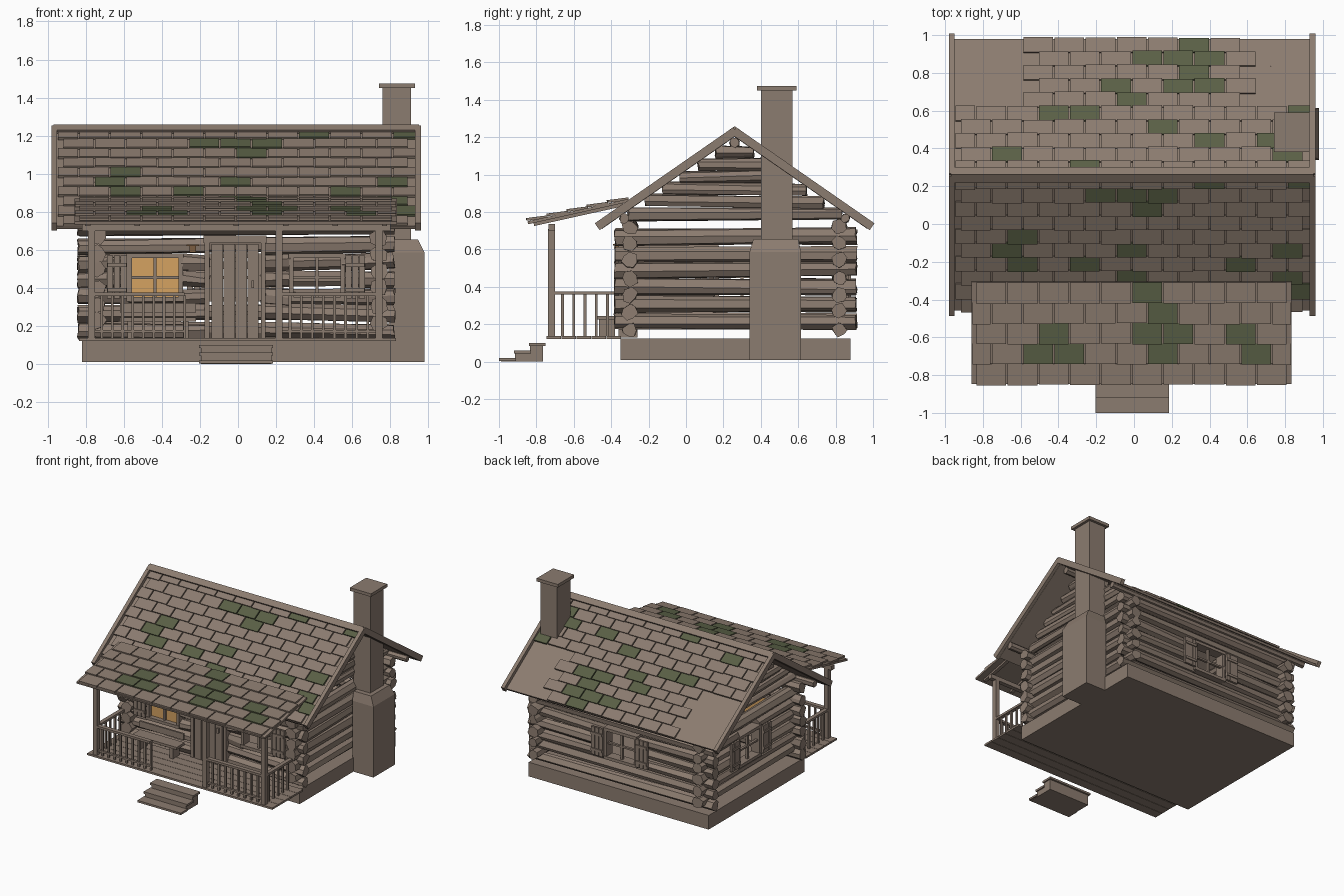
import bpy, bmesh, math, random
from mathutils import Vector, Matrix

random.seed(4)
cube = bpy.data.objects.get("Cube")
if cube:
    bpy.data.objects.remove(cube, do_unlink=True)


def material(name, rgb):
    m = bpy.data.materials.new(name)
    m.use_nodes = True
    m.diffuse_color = (*rgb, 1)
    m.node_tree.nodes["Principled BSDF"].inputs["Base Color"].default_value = (*rgb, 1)
    return m


WOOD = material("weathered wood", (0.26, 0.2, 0.16))
MOSS = material("moss green", (0.1, 0.115, 0.06))
GLOW = material("amber glass", (0.66, 0.36, 0.12))
BRASS = material("old brass", (0.2, 0.11, 0.05))


class Part:
    """Collects boxes and logs into one flat-shaded object."""

    def __init__(self, name, *mats):
        self.name, self.mats, self.bm = name, mats or (WOOD,), bmesh.new()

    def box(self, x0, x1, y0, y1, z0, z1, rot=None, mat=0):
        size = Matrix.Diagonal((x1 - x0, y1 - y0, z1 - z0, 1))
        place = Matrix.Translation(((x0 + x1) / 2, (y0 + y1) / 2, (z0 + z1) / 2))
        return self.put(place @ (rot or Matrix()) @ size, mat)

    def put(self, matrix, mat=0):
        verts = bmesh.ops.create_cube(self.bm, size=1, matrix=matrix)["verts"]
        for f in {f for v in verts for f in v.link_faces}:
            f.material_index = mat
        return verts

    def log(self, a, b, r, wobble=0.007):
        a, b = Vector(a), Vector(b)
        d = b - a
        turn = d.to_track_quat("Z", "Y").to_matrix().to_4x4()
        spin = Matrix.Rotation(random.uniform(0, 6), 4, "Z")
        verts = bmesh.ops.create_cone(
            self.bm, cap_ends=True, segments=7, radius1=r, radius2=r * random.uniform(0.85, 1),
            depth=d.length, matrix=Matrix.Translation((a + b) / 2) @ turn @ spin)["verts"]
        for v in verts:
            v.co += Vector([random.uniform(-wobble, wobble) for _ in range(3)])

    def done(self):
        mesh = bpy.data.meshes.new(self.name)
        self.bm.to_mesh(mesh)
        self.bm.free()
        for m in self.mats:
            mesh.materials.append(m)
        bpy.context.collection.objects.link(bpy.data.objects.new(self.name, mesh))


# Foundation and chimney
p = Part("foundation")
p.box(-0.82, 0.8, -0.35, 0.88, 0.01, 0.125)
p.done()
p = Part("chimney")
p.box(0.79, 0.98, 0.34, 0.615, 0.01, 0.585)
shoulder = p.box(0.79, 0.98, 0.34, 0.615, 0.585, 0.655)
for v in shoulder:
    if v.co.z > 0.6:
        v.co.x = min(v.co.x, 0.945)
        v.co.y = 0.36 if v.co.y < 0.45 else 0.6
p.box(0.76, 0.91, 0.4, 0.57, 0.6, 1.45)
p.box(0.74, 0.93, 0.38, 0.59, 1.45, 1.475)
p.done()


# Log walls, split around openings given as (low, high, bottom, top)
def log_wall(name, axis, fixed, lo, hi, z0, rows, openings):
    p = Part(name)
    for k in range(rows):
        z = z0 + 0.09 * k
        cuts = [o for o in sorted(openings) if o[2] - 0.03 < z < o[3] + 0.03]
        starts = [lo] + [o[1] for o in cuts]
        ends = [o[0] for o in cuts] + [hi]
        for a, b in zip(starts, ends):
            za, zb = (z + random.uniform(-0.008, 0.008) for _ in range(2))
            if axis == "x":
                p.log((a, fixed, za), (b, fixed, zb), 0.044)
            else:
                p.log((fixed, a, za), (fixed, b, zb), 0.046)
    p.done()


WIN = (0.35, 0.56)
log_wall("front_wall", "x", -0.3, -0.84, 0.82, 0.175, 7,
         [(-0.57, -0.3, *WIN), (-0.17, 0.14, 0.1, 0.66), (0.28, 0.55, *WIN)])
log_wall("back_wall", "x", 0.82, -0.84, 0.82, 0.175, 7, [(-0.15, 0.12, *WIN)])
log_wall("left_as_seen_wall", "y", -0.74, -0.38, 0.91, 0.22, 6, [(0.17, 0.43, *WIN)])
log_wall("chimney_side_wall", "y", 0.74, -0.38, 0.91, 0.22, 6, [])

# Gable logs shorten towards the ridge
p = Part("gable_logs")
for x in (-0.74, 0.74):
    for k in range(6):
        z = 0.79 + 0.066 * k
        half = (1.19 - z) / 0.7
        tilt = random.uniform(-0.008, 0.008)
        p.log((x, 0.26 - half, z - tilt), (x, 0.26 + half, z + tilt), 0.034)
p.done()


# Windows with crossbars and shutters; built facing -y, then turned into place
def window(name, x, y, angle, glass=False, shutters=(-1, 1)):
    p = Part(name, WOOD, GLOW)
    for s in (-1, 1):
        p.box(s * 0.135 - 0.012, s * 0.135 + 0.012, -0.045, 0.03, 0.33, 0.58)
        zc = 0.455 + s * 0.115
        p.box(-0.15, 0.15, -0.05, 0.03, zc - 0.012, zc + 0.012)
    p.box(-0.008, 0.008, -0.03, -0.01, 0.34, 0.57)
    p.box(-0.13, 0.13, -0.03, -0.01, 0.448, 0.462)
    if glass:
        p.box(-0.13, 0.13, -0.012, -0.005, 0.34, 0.57, mat=1)
    for s in shutters:
        for k in range(3):
            c = s * (0.165 + 0.036 * k)
            p.box(c - 0.016, c + 0.016, -0.062, -0.045, 0.345, 0.57)
        for z in (0.39, 0.52):
            p.box(s * 0.2 - 0.05, s * 0.2 + 0.05, -0.07, -0.06, z - 0.01, z + 0.01)
    p.bm.transform(Matrix.Translation((x, y, 0)) @ Matrix.Rotation(angle, 4, "Z"))
    p.done()


window("glowing_window", -0.435, -0.3, 0, True, (-1,))
window("front_window", 0.415, -0.3, 0, False, (1,))
window("back_window", -0.015, 0.82, math.pi)
window("side_window", -0.74, 0.3, -math.pi / 2)

# Door with planks, braces and frame
p = Part("door")
for k in range(4):
    x = -0.138 + 0.0625 * k
    p.box(x, x + 0.059, -0.36, -0.335, 0.135, 0.63)
for z in (0.24, 0.52):
    p.box(-0.13, 0.1, -0.335, -0.32, z - 0.02, z + 0.02)
p.box(0.07, 0.085, -0.375, -0.36, 0.4, 0.44)
for x in (-0.175, 0.12):
    p.box(x, x + 0.025, -0.36, -0.26, 0.13, 0.64)
p.box(-0.18, 0.15, -0.365, -0.26, 0.635, 0.675)
p.done()
p = Part("wall_lantern", BRASS)
p.box(-0.255, -0.22, -0.38, -0.345, 0.585, 0.62)
p.box(-0.27, -0.205, -0.39, -0.335, 0.62, 0.628)
p.done()


# Roofs: a slab plus rows of overlapping shingles
def roof(name, ridge, direction, eave, x0, x1, rows, depth, moss, missing=None):
    (yr, zr), (ye, ze) = ridge, eave
    length = math.hypot(ye - yr, ze - zr)
    slope = math.atan2(zr - ze, abs(ye - yr)) * -direction
    frame = Matrix.Translation((0, yr, zr)) @ Matrix.Rotation(slope, 4, "X")
    p = Part(name, WOOD, MOSS)

    def slab(xa, xb, t0, t1, n0, n1, tilt=0.0, mat=0):
        turn = Matrix.Rotation(tilt * direction, 4, "X")
        place = Matrix.Translation(((xa + xb) / 2, direction * (t0 + t1) / 2, (n0 + n1) / 2))
        p.put(frame @ place @ turn @ Matrix.Diagonal((xb - xa, t1 - t0, n1 - n0, 1)), mat)

    slab(x0, x1, 0, length, -depth, -0.012)
    w, step = 0.165, length / rows
    for r in range(rows):
        first = 0.07 if r % 2 else -0.0125
        for n in range(-7, 7):
            a, b = max(x0, first + w * n), min(x1, first + w * (n + 1))
            if b - a < 0.05 or (missing and missing(r, (a + b) / 2)):
                continue
            green = any(r == row and a < x < b for row, x in moss)
            slab(a + 0.004, b - 0.004, r * step, (r + 1) * step + random.uniform(-0.002, 0.006),
                 -0.013, 0.001, 0.09, int(green))
    p.done()
    return slab


RIDGE, XL, XR = (0.26, 1.238), -0.95, 0.935
front_moss = [(0, 0.32), (0, 0.88), (1, -0.18), (1, -0.02), (1, 0.2), (2, 0.07), (4, -0.62),
              (5, -0.7), (5, -0.02), (5, 0.88), (6, -0.62), (6, -0.18), (6, 0.58), (7, 0.88),
              (8, 0.88), (7, -0.02)]
back_moss = [(0, -0.28), (1, -0.7), (1, 0.87), (2, 0.4), (2, 0.74), (3, 0.15), (4, -0.44),
             (4, -0.28), (4, 0.88), (5, -0.02), (6, -0.1), (6, 0.3), (6, 0.42), (7, 0.36),
             (8, 0.07), (8, 0.3), (8, 0.42), (9, 0.36)]
roof("front_roof", RIDGE, -1, (-0.465, 0.735), XL, XR, 10, 0.03, front_moss)
roof("back_roof", RIDGE, 1, (0.985, 0.735), XL, XR, 10, 0.03, back_moss,
     lambda r, x: r > 4 and (x < -0.54 or x > 0.6))
porch_moss = [(0, 0.07), (1, 0.16), (2, -0.43), (2, 0.07), (2, 0.2), (2, 0.57), (3, -0.5),
              (3, -0.35), (3, 0.16), (3, 0.66)]
roof("porch_roof", (-0.31, 0.882), -1, (-0.85, 0.762), -0.86, 0.835, 5, 0.028, porch_moss)

# Bargeboards, ridge cap and ridge pole
p = Part("roof_trim")
ang = math.atan2(0.503, 0.725)
for x in (-0.98, 0.93):
    for s in (-1, 1):
        turn = Matrix.Rotation(-s * ang, 4, "X")
        mid = Matrix.Translation((x + 0.015, 0.26 + s * 0.365, 0.978))
        p.put(mid @ turn @ Matrix.Diagonal((0.03, 0.9, 0.045, 1)))
for s in (-1, 1):
    turn = Matrix.Rotation(-s * ang, 4, "X")
    p.put(Matrix.Translation((-0.01, 0.26 + s * 0.018, 1.238)) @ turn
          @ Matrix.Diagonal((1.92, 0.05, 0.014, 1)))
p.log((-0.9, 0.26, 1.17), (0.88, 0.26, 1.17), 0.03, 0.003)
for y in (-0.33, 0.85):
    p.log((-0.93, y, 0.765), (0.93, y, 0.765), 0.028, 0.003)
p.done()

# Porch deck, posts, beam and rafters
p = Part("porch_deck")
for k in range(5):
    y = -0.745 + 0.08 * k
    p.box(-0.835, 0.83, y, y + 0.077, 0.122, 0.137)
p.done()
p = Part("porch_frame")
for x in (-0.77, 0.215, 0.74):
    p.box(x - 0.018, x + 0.018, -0.738, -0.7, 0.135, 0.71)
p.box(-0.82, 0.8, -0.735, -0.7, 0.7, 0.735)
for k in range(7):
    x = -0.79 + 0.26 * k
    p.box(x - 0.014, x + 0.014, -0.82, -0.33, 0.778, 0.8, Matrix.Rotation(0.218, 4, "X"))
p.done()

# Railings
p = Part("railings")
for a, b in ((-0.77, -0.28), (0.215, 0.74)):
    p.box(a, b, -0.735, -0.7, 0.358, 0.376)
    p.box(a, b, -0.727, -0.708, 0.165, 0.18)
    for k in range(1, 10):
        x = a + (b - a) * k / 9
        p.box(x - 0.007, x + 0.007, -0.724, -0.71, 0.137, 0.36)
for x in (-0.77, 0.74):
    p.box(x - 0.016, x + 0.016, -0.71, -0.36, 0.358, 0.376)
    for k in range(5):
        y = -0.66 + 0.06 * k
        p.box(x - 0.007, x + 0.007, y - 0.007, y + 0.007, 0.137, 0.36)
p.done()

# Bench against the front wall
p = Part("porch_bench")
p.box(-0.62, -0.22, -0.475, -0.37, 0.225, 0.245)
for x in (-0.58, -0.29):
    p.box(x, x + 0.03, -0.465, -0.38, 0.137, 0.225)
p.box(-0.62, -0.22, -0.385, -0.37, 0.27, 0.32)
p.done()

# Detached entry steps
p = Part("entry_steps")
for k in range(3):
    y = -1 + 0.08 * k
    z = 0.04 * k
    p.box(-0.205, 0.185, y, y + 0.09, z + 0.004, z + 0.02)
    p.box(-0.195, 0.175, y + 0.01, -0.765, z, z + 0.01)
    p.box(-0.195, 0.175, y + 0.085, -0.765, z + 0.01, z + 0.045 if k < 2 else z + 0.018)
p.done()
